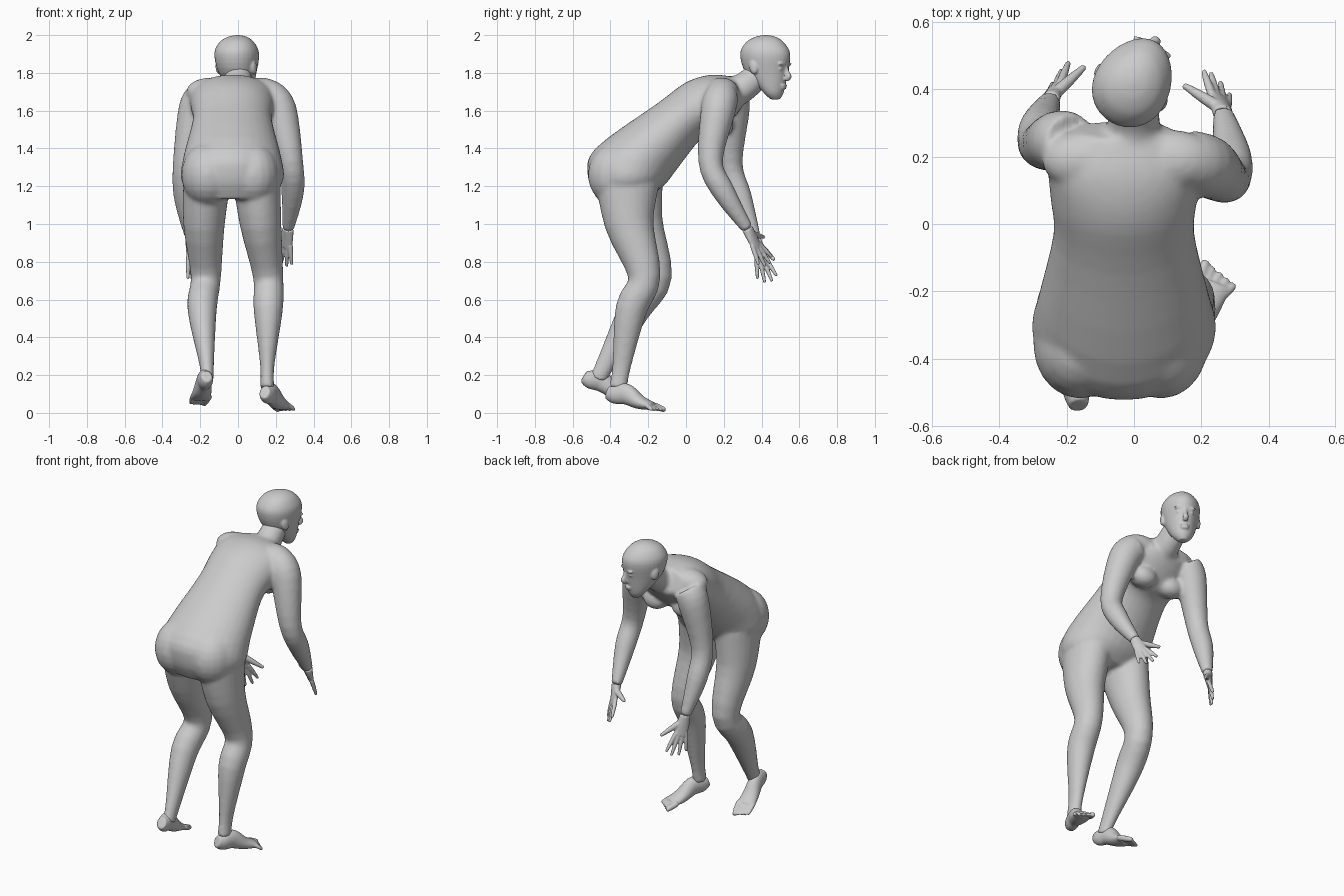
import bpy, bmesh, math
from mathutils import Vector, Matrix

cube = bpy.data.objects.get("Cube")
if cube:
    bpy.data.objects.remove(cube, do_unlink=True)

GREY = (.6, .6, .6, 1)
skin = bpy.data.materials.new("plain_grey")
skin.use_nodes = True
skin.diffuse_color = GREY
skin.node_tree.nodes["Principled BSDF"].inputs["Base Color"].default_value = GREY


def spline(rows, steps=4):
    """Smooth interpolation of rows of numbers."""
    smooth = []
    last = len(rows) - 1
    for i in range(last):
        before, start, end, after = rows[max(i - 1, 0)], rows[i], rows[i + 1], rows[min(i + 2, last)]
        for k in range(steps):
            t = k / steps
            row = []
            for a, b, c, d in zip(before, start, end, after):
                bend = 2 * a - 5 * b + 4 * c - d + t * (3 * (b - c) + d - a)
                row.append(b + t * (c - a + t * bend) / 2)
            smooth.append(row)
    return smooth + [list(rows[-1])]


def loft(bm, sections, sides=24, taper=0):
    """Closed skin through ellipses given as centre, half width and half depth vectors."""
    rings = []
    for centre, across, deep in sections:
        ring = []
        for i in range(sides):
            angle = math.tau * i / sides
            narrow = 1 - taper * math.sin(angle)
            ring.append(bm.verts.new(centre + across * math.cos(angle) * narrow + deep * math.sin(angle)))
        rings.append(ring)
    for low, high in zip(rings, rings[1:]):
        for i in range(sides):
            j = (i + 1) % sides
            bm.faces.new((low[i], low[j], high[j], high[i]))
    bm.faces.new(rings[0][::-1])
    bm.faces.new(rings[-1])


def tube(bm, points, widths, depths=None, side=(1, 0, 0)):
    """Limb along a smooth path, with elliptical sections square to it."""
    rows = spline([(*p, w, d) for p, w, d in zip(points, widths, depths or widths)])
    path = [Vector(row[:3]) for row in rows]
    sections = []
    for i, row in enumerate(rows):
        *_, width, depth = row
        along = path[min(i + 1, len(path) - 1)] - path[max(i - 1, 0)]
        deep = along.cross(Vector(side)).normalized()
        across = deep.cross(along).normalized()
        sections.append((path[i], across * width, deep * depth))
    loft(bm, sections)


def blob(bm, centre, radii, tilt=0):
    place = Matrix.Translation(centre) @ Matrix.Rotation(tilt, 4, 'X') @ Matrix.Diagonal((*radii, 1))
    bmesh.ops.create_uvsphere(bm, u_segments=20, v_segments=12, radius=1, matrix=place)


def finish(bm, name, voxel, rounds):
    """Fuse the overlapping forms into one soft skin."""
    bmesh.ops.recalc_face_normals(bm, faces=bm.faces)
    mesh = bpy.data.meshes.new(name)
    bm.to_mesh(mesh)
    bm.free()
    mesh.materials.append(skin)
    part = bpy.data.objects.new(name, mesh)
    bpy.context.collection.objects.link(part)
    fuse = part.modifiers.new("fuse", 'REMESH')
    fuse.mode = 'VOXEL'
    fuse.voxel_size = voxel
    fuse.use_smooth_shade = True
    soften = part.modifiers.new("soften", 'SMOOTH')
    soften.factor = .5
    soften.iterations = rounds


# Torso: back y and z, front y and z, half width
body = bmesh.new()
torso = [
    (-.47, 1.13, -.19, 1.15, .2),
    (-.52, 1.25, -.11, 1.21, .27),
    (-.48, 1.4, -.04, 1.3, .26),
    (-.15, 1.64, .08, 1.45, .21),
    (0, 1.75, .18, 1.49, .22),
    (.13, 1.79, .26, 1.57, .22),
    (.25, 1.78, .31, 1.64, .14),
]
sections = []
for back_y, back_z, front_y, front_z, width in spline(torso):
    back = Vector((-.03, back_y, back_z))
    front = Vector((-.03, front_y, front_z))
    sections.append((back.lerp(front, .5), Vector((width, 0, 0)), (front - back) / 2))
loft(body, sections, sides=32)

# Paired masses of the torso
for s in (-1, 1):
    blob(body, (s * .12 - .04, -.36, 1.26), (.14, .16, .17))
    blob(body, (s * .1 - .02, .17, 1.54), (.09, .09, .07), tilt=-.7)
    blob(body, (s * .13 - .015, .19, 1.7), (.13, .09, .075))

# Neck
tube(body, [(-.01, .2, 1.68), (0, .3, 1.72), (0, .38, 1.79)], (.1, .078, .072))

# Arms from shoulder to wrist
left_wrist = (.265, .325, .975)
right_wrist = (-.25, .365, .93)
left_arm = [(.16, .19, 1.68), (.22, .17, 1.6), (.28, .13, 1.33), (.29, .2, 1.17), left_wrist]
right_arm = [(-.19, .24, 1.67), (-.225, .245, 1.6), (-.28, .235, 1.32), (-.28, .29, 1.14), right_wrist]
for arm in (left_arm, right_arm):
    tube(body, arm, (.09, .092, .065, .06, .032))

# Legs from hip to ankle
left_leg = [(.1, -.31, 1.22), (.12, -.3, 1), (.16, -.22, .72),
            (.16, -.29, .55), (.155, -.34, .25), (.155, -.36, .13)]
right_leg = [(-.165, -.29, 1.22), (-.18, -.25, 1), (-.17, -.16, .72),
             (-.19, -.27, .55), (-.165, -.43, .25), (-.165, -.465, .18)]
for leg in (left_leg, right_leg):
    tube(body, leg, (.125, .11, .08, .078, .038, .038), (.17, .13, .086, .084, .05, .048))
finish(body, "body", voxel=.011, rounds=8)


def foot(name, heel, ball, big_toe, little_toe):
    bm = bmesh.new()
    heel, ball, big_toe, little_toe = map(Vector, (heel, ball, big_toe, little_toe))
    axis = (ball - heel).normalized()
    side = little_toe - big_toe
    side -= axis * side.dot(axis)
    side.z = 0
    side.normalize()
    instep = heel.lerp(ball, .4) + Vector((0, 0, .02))
    tube(bm, [heel, heel.lerp(ball, .15), instep, heel.lerp(ball, .7), ball],
         (.028, .039, .041, .05, .056), (.034, .05, .056, .038, .02), side)
    for i in range(5):
        f = i / 4
        root = ball + side * (f - .5) * .09 - axis * .02
        tip = big_toe.lerp(little_toe, f)
        thick = .017 if i == 0 else .012
        tube(bm, [root, root.lerp(tip, .6), tip], (thick, thick, thick * .7), side=side)
    finish(bm, name, voxel=.006, rounds=4)


foot("left_foot", heel=(.14, -.415, .11), ball=(.235, -.175, .035),
     big_toe=(.215, -.11, .015), little_toe=(.3, -.18, .015))
foot("right_foot", heel=(-.165, -.54, .195), ball=(-.2, -.315, .08),
     big_toe=(-.18, -.23, .045), little_toe=(-.25, -.27, .05))


def hand(name, wrist, first_knuckle, last_knuckle, thumb, first_tip, last_tip):
    bm = bmesh.new()
    wrist, first_knuckle, last_knuckle, thumb, first_tip, last_tip = map(
        Vector, (wrist, first_knuckle, last_knuckle, thumb, first_tip, last_tip))
    side = last_knuckle - first_knuckle
    middle = first_knuckle.lerp(last_knuckle, .5)
    tube(bm, [wrist, wrist.lerp(middle, .5), middle], (.031, .038, .038), (.029, .021, .014), side)
    # Fingers fan out, with the middle ones longer
    for i in range(4):
        f = i / 3
        root = first_knuckle.lerp(last_knuckle, f).lerp(wrist, .15)
        tip = first_tip.lerp(last_tip, f)
        tip += (tip - root).normalized() * .03 * math.sin(math.pi * f)
        tube(bm, [root, root.lerp(tip, .5), tip], (.0125, .012, .008), side=side)
    base = wrist.lerp(first_knuckle, .3)
    tube(bm, [base, base.lerp(thumb, .5), thumb], (.019, .016, .009), side=(0, 0, 1))
    finish(bm, name, voxel=.005, rounds=3)


hand("left_hand", left_wrist, first_knuckle=(.225, .395, .885), last_knuckle=(.28, .355, .87),
     thumb=(.147, .413, .93), first_tip=(.207, .455, .825), last_tip=(.284, .385, .785))
hand("right_hand", right_wrist, first_knuckle=(-.215, .425, .81), last_knuckle=(-.265, .375, .81),
     thumb=(-.147, .468, .81), first_tip=(-.195, .48, .725), last_tip=(-.265, .378, .71))

# Head: z, back y, front y, half width, before turning
head = bmesh.new()
skull = [
    (1.66, .03, .08, .025),
    (1.7, -.01, .1, .06),
    (1.8, -.11, .12, .095),
    (1.9, -.14, .135, .113),
    (1.96, -.11, .1, .09),
    (1.99, -.06, .055, .05),
    (2, -.01, .01, .01),
]
sections = []
for z, back, front, width in spline(skull):
    sections.append((Vector((0, (back + front) / 2, z)), Vector((width, 0, 0)),
                     Vector((0, (front - back) / 2, 0))))
loft(head, sections, sides=32, taper=.12)

# Nose and lips
tube(head, [(0, .118, 1.84), (0, .126, 1.805), (0, .134, 1.78), (0, .118, 1.764)], (.011, .012, .017, .014))
blob(head, (0, .108, 1.733), (.027, .012, .006))
blob(head, (0, .106, 1.72), (.023, .012, .007))

# Brows, eyes and ears
for s in (-1, 1):
    blob(head, (s * .038, .115, 1.846), (.028, .011, .008))
    blob(head, (s * .037, .104, 1.822), (.016, .014, .01))
    blob(head, (s * .106, -.02, 1.83), (.013, .024, .038), tilt=.2)
head.transform(Matrix.Translation((0, .424, 0)) @ Matrix.Rotation(math.radians(-28), 4, 'Z'))
finish(head, "head", voxel=.006, rounds=3)
